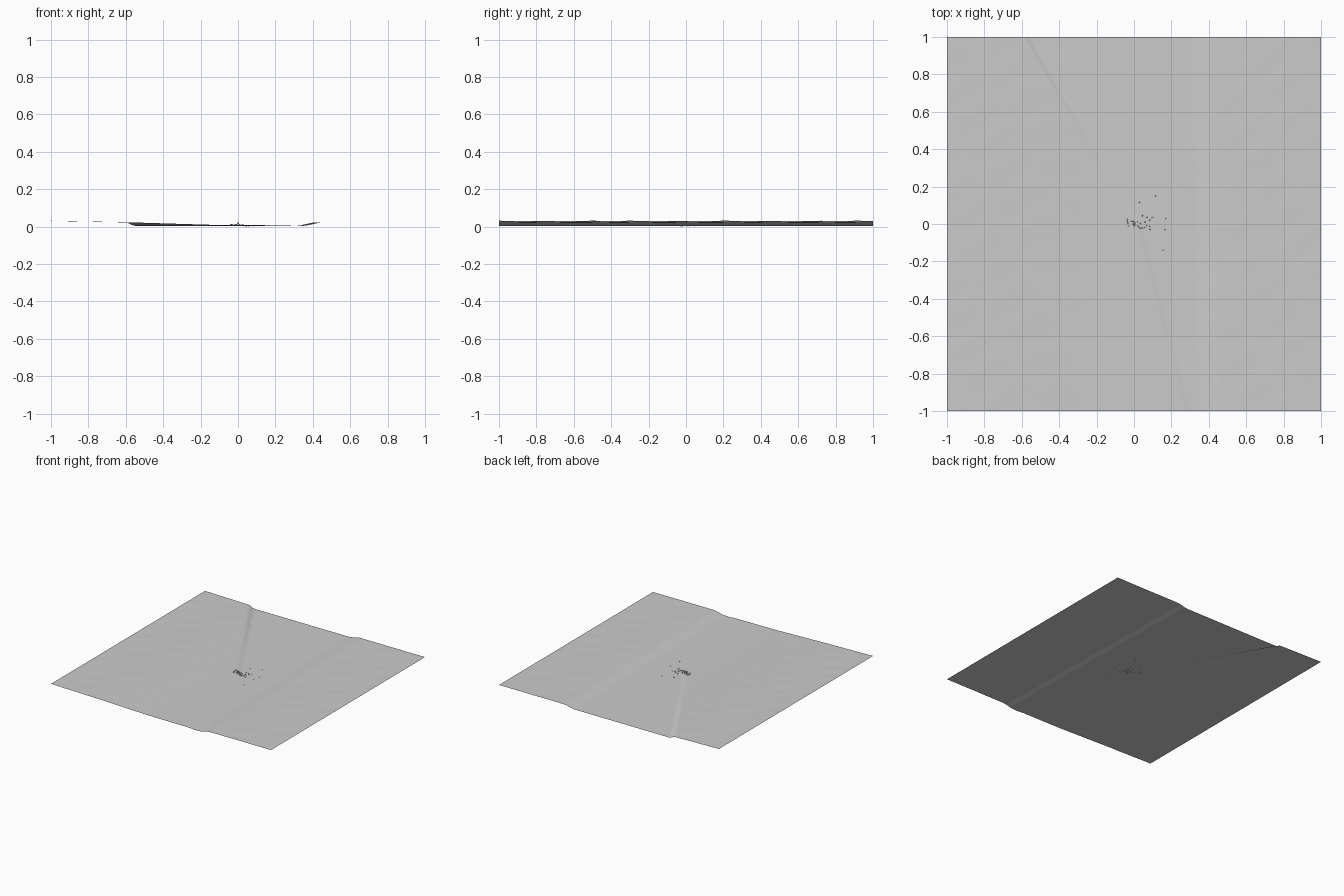
import bpy
import bmesh
import math
import random
from mathutils import Matrix, Vector

cube = bpy.data.objects.get("Cube")
if cube:
    bpy.data.objects.remove(cube, do_unlink=True)
random.seed(4)


def make_material(name, value):
    mat = bpy.data.materials.new(name)
    mat.use_nodes = True
    colour = (value, value, value, 1)
    mat.diffuse_color = colour
    mat.node_tree.nodes["Principled BSDF"].inputs["Base Color"].default_value = colour
    return mat


ground_grey = make_material("ground grey", 0.6)
building_grey = make_material("building grey", 0.5)


def interpolate(points, t):
    for (a, va), (b, vb) in zip(points, points[1:]):
        if t <= b:
            return va + (vb - va) * max(0, (t - a) / (b - a))
    return points[-1][1]


def smooth(a, b, t):
    t = min(1, max(0, (t - a) / (b - a)))
    return t * t * (3 - 2 * t)


STREAM = [(-1, 0.30), (0, 0.04), (0.17, -0.08), (1, -0.57)]
WEST_SLOPE = [(-1, 0.031), (-0.6, 0.023), (-0.12, 0.009), (0.35, 0.006)]


def height(x, y):
    # Sloping west land, lower valley floor, east bank and a shallow stream cut
    offset = x - interpolate(STREAM, y)
    west = interpolate(WEST_SLOPE, x)
    z = west + (0.004 - west) * smooth(-0.03, 0.03, offset)
    foot = 0.325 - 0.02 * y
    z += 0.018 * smooth(foot, foot + 0.11, x)
    z -= 0.003 * math.exp(-(offset / 0.02) ** 2)
    # Faint ripples on the high land
    ripple = math.sin(31 * y + 6 * math.sin(4 * x)) * math.sin(9 * x + 5 * y)
    return max(0, z + 0.0005 * ripple * smooth(0.15, 0.6, abs(x)))


def finish(name, bm, mat):
    mesh = bpy.data.meshes.new(name)
    bm.to_mesh(mesh)
    bm.free()
    mesh.materials.append(mat)
    obj = bpy.data.objects.new(name, mesh)
    bpy.context.collection.objects.link(obj)
    return obj


# Ground sheet
bm = bmesh.new()
bmesh.ops.create_grid(bm, x_segments=180, y_segments=180, size=1)
for v in bm.verts:
    v.co.z = height(v.co.x, v.co.y)
for f in bm.faces:
    f.smooth = True
finish("ground", bm, ground_grey)


# Gabled house: a box whose top edge is joined by a ridge prism
def house(name, x, y, width, depth, wall, roof, turn=0):
    bm = bmesh.new()
    w, d = width / 2, depth / 2
    outline = [(-w, 0), (w, 0), (w, wall), (0, wall + roof), (-w, wall)]
    face = bm.faces.new([bm.verts.new((px, -d, pz)) for px, pz in outline])
    result = bmesh.ops.extrude_face_region(bm, geom=[face])
    moved = [g for g in result["geom"] if isinstance(g, bmesh.types.BMVert)]
    bmesh.ops.translate(bm, verts=moved, vec=(0, depth, 0))
    bmesh.ops.recalc_face_normals(bm, faces=bm.faces)
    place = Matrix.Translation((x, y, height(x, y) - 0.001))
    bm.transform(place @ Matrix.Rotation(turn, 4, "Z"))
    finish(name, bm, building_grey)


# Hamlet
house("main_hall", 0.0, 0.0, 0.022, 0.026, 0.006, 0.004)
house("west_barn", -0.035, 0.015, 0.012, 0.03, 0.004, 0.003, 0.15)
house("north_house", -0.01, 0.017, 0.01, 0.018, 0.004, 0.003, math.pi / 2)
house("east_house", 0.022, -0.012, 0.012, 0.016, 0.004, 0.002, 0.5)
house("south_shed", 0.032, -0.02, 0.008, 0.01, 0.003, 0.002, 0.8)
house("west_shed", -0.03, -0.01, 0.008, 0.009, 0.003, 0.002, 0.3)
house("north_shed", 0.02, 0.012, 0.009, 0.008, 0.003, 0.002)

# Tower with a pointed roof
bm = bmesh.new()
base = height(0, 0)
for low, high, r1, r2 in ((0, 0.011, 0.004, 0.004), (0.011, 0.018, 0.005, 0)):
    bmesh.ops.create_cone(bm, cap_ends=True, segments=8, radius1=r1, radius2=r2,
                          depth=high - low,
                          matrix=Matrix.Translation((0, 0, base + (low + high) / 2)))
finish("tower", bm, building_grey)

# Scattered boulders around the hamlet and along the stream
spots = [(0.03, 0.115), (0.115, 0.15), (0.07, 0.035), (0.17, 0.03), (0.155, -0.14),
         (0.165, -0.03), (0.085, -0.03), (0.085, 0.02), (0.06, 0.01), (0.1, 0.035)]
for i in range(8):
    spots.append((random.uniform(0.03, 0.1), random.uniform(-0.03, 0.05)))
bm = bmesh.new()
for x, y in spots:
    bmesh.ops.create_icosphere(bm, subdivisions=1, radius=random.uniform(0.002, 0.004),
                               matrix=Matrix.Translation(Vector((x, y, height(x, y) + 0.001))))
finish("boulders", bm, building_grey)
